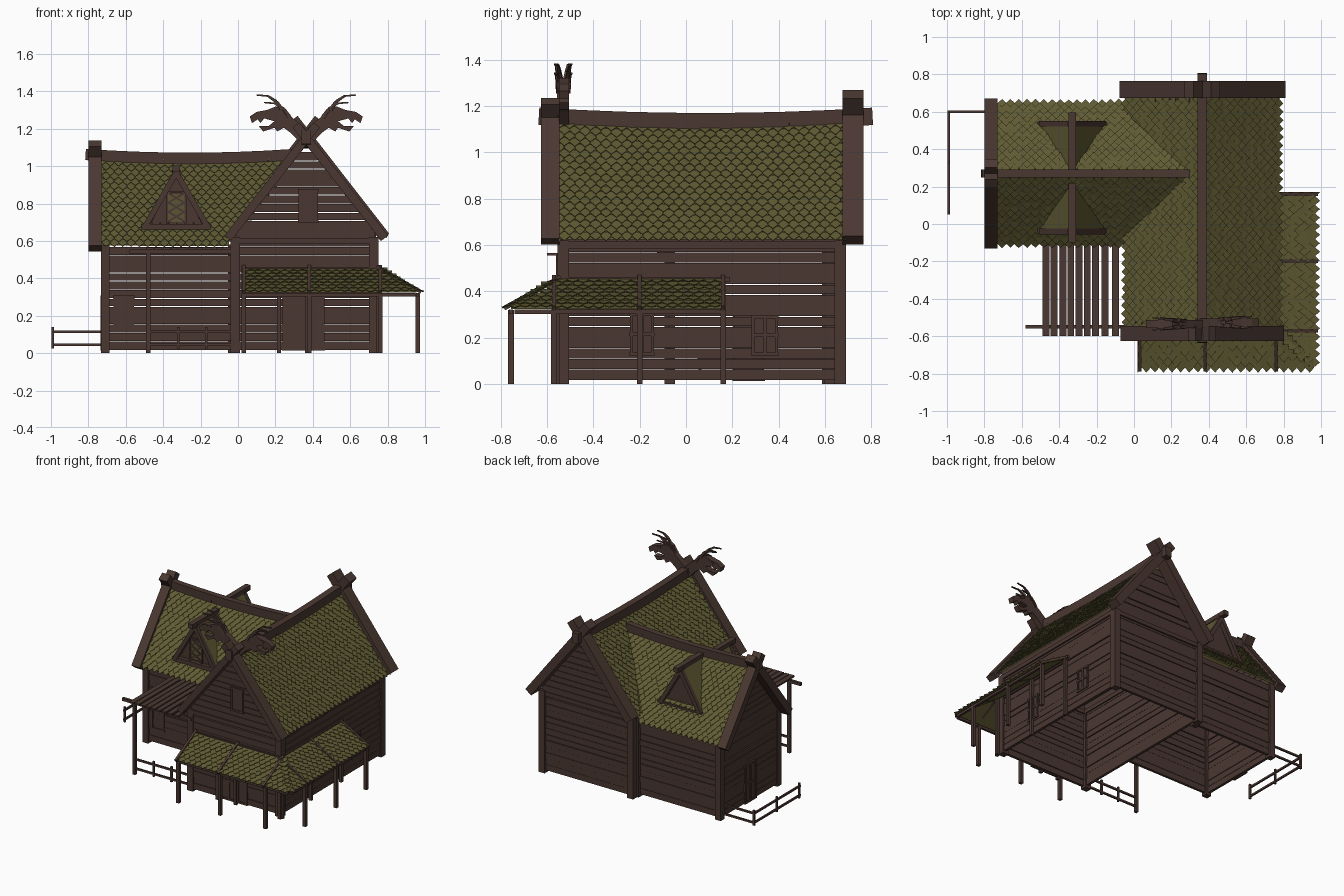
import bpy, bmesh, random
from mathutils import Vector as V

if "Cube" in bpy.data.objects:
    bpy.data.objects.remove(bpy.data.objects["Cube"])

def material(name, rgb):
    m = bpy.data.materials.new(name)
    m.use_nodes = True
    m.diffuse_color = (*rgb, 1)
    m.node_tree.nodes["Principled BSDF"].inputs["Base Color"].default_value = (*rgb, 1)
    return m

WOOD = material("brown wood", (0.069, 0.039, 0.031))
MOSS = material("mossy shingle", (0.116, 0.103, 0.033))
PANE = material("olive pane", (0.105, 0.088, 0.036))
rng = random.Random(4)
Z = V((0, 0, 1))

def part(name, mat, build):
    """Make one object from a function that fills a bmesh."""
    bm = bmesh.new()
    build(bm)
    bmesh.ops.recalc_face_normals(bm, faces=bm.faces)
    me = bpy.data.meshes.new(name)
    bm.to_mesh(me)
    bm.free()
    me.materials.append(mat)
    bpy.context.collection.objects.link(bpy.data.objects.new(name, me))

def prism(bm, pts, off):
    lo = [bm.verts.new(p) for p in pts]
    hi = [bm.verts.new(p + off) for p in pts]
    bm.faces.new(lo[::-1])
    bm.faces.new(hi)
    for i in range(len(pts)):
        j = (i + 1) % len(pts)
        bm.faces.new((lo[i], lo[j], hi[j], hi[i]))

def beam(bm, a, b, w, h, taper=1):
    a, b = V(a), V(b)
    d = (b - a).normalized()
    s = V((1, 0, 0)) if abs(d.z) > .999 else d.cross(Z).normalized()
    u = s.cross(d)
    rings = []
    for p, k in ((a, 1), (b, taper)):
        rings.append([bm.verts.new(p + s * (x * w * k / 2) + u * (y * h * k / 2))
                      for x, y in ((-1, -1), (1, -1), (1, 1), (-1, 1))])
    bm.faces.new(rings[0][::-1])
    bm.faces.new(rings[1])
    for i in range(4):
        j = (i + 1) % 4
        bm.faces.new((rings[0][i], rings[0][j], rings[1][j], rings[1][i]))

def beams(name, runs, w, h):
    part(name, WOOD, lambda bm: [beam(bm, a, b, w, h) for a, b in runs])

# Roof heights, used to cut the valley where the two roofs meet
CX, WY = .365, .27
def z_main(x): return 1.14 - abs(x - CX) * 1.27
def z_wing(y): return 1.04 - abs(y - WY) * 1.256
def in_main(p):
    return p.x > CX or abs(p.y - WY) > .39 or z_main(p.x) > z_wing(p.y) - .03
def in_wing(p):
    return p.x < -.05 or z_wing(p.y) > z_main(p.x) - .03

def slope(name, o, end, foot, keep, sag=0):
    """Shingled slope: o to end is the top edge, o to foot runs down."""
    o, end, foot = V(o), V(end), V(foot)
    L, S = (end - o).length, (foot - o).length
    u, d = (end - o) / L, (foot - o) / S
    n = u.cross(d)
    n = n if n.z > 0 else -n

    def at(s, t, k=0):
        drop = sag * (1 - (2 * s / L - 1) ** 2) * (1 - t / S)
        return o + u * s + d * t + n * k - Z * drop

    def deck(bm):
        ns, nt, low = int(L / .03), int(S / .03), S - .02
        for i in range(ns):
            for j in range(nt):
                q = [at(L * a / ns, low * b / nt) for a, b in
                     ((i, j), (i + 1, j), (i + 1, j + 1), (i, j + 1))]
                if keep((q[0] + q[2]) / 2):
                    bm.faces.new([bm.verts.new(p) for p in q])
        bmesh.ops.remove_doubles(bm, verts=bm.verts, dist=.0005)

    def tiles(bm):
        rows, cols = round(S / .034), round(L / .045)
        r, w = S / (rows + .75), L / cols
        for j in range(rows):
            for i in range(cols + j % 2):
                s, t = (i + .5 - .5 * (j % 2)) * w, j * r
                if not keep(at(s, t + r)):
                    continue
                lift, h = .012 + rng.uniform(-.002, .004), r * 1.75
                a, b = max(s - w * .48, 0), min(s + w * .48, L)
                shape = ((a, 0, 0), (b, 0, 0), (b, .55, .6), (s, 1, 1), (a, .55, .6))
                prism(bm, [at(x, t + k * h, .002 + lift * m) for x, k, m in shape], n * .004)

    part(name + "_deck", MOSS, deck)
    part(name + "_shingles", MOSS, tiles)

for side, label in ((-1, "right"), (1, "left")):
    keep = in_main if side < 0 else (lambda p: True)
    slope("main_roof_" + label, (CX, -.57, 1.14), (CX, .69, 1.14),
          (CX + side * .418, -.57, .609), keep, .025)
for side, label in ((-1, "front"), (1, "back")):
    slope("wing_roof_" + label, (-.75, WY, 1.04), (.32, WY, 1.04),
          (-.75, WY + side * .383, .559), in_wing, .02)
# Porch roof wrapping round the corner
slope("porch_roof_front", (.02, -.54, .452), (.985, -.54, .452), (.02, -.785, .315),
      lambda p: p.x - .74 <= -(p.y + .54) + .012)
slope("porch_roof_side", (.74, -.785, .452), (.74, .17, .452), (.985, -.785, .315),
      lambda p: p.x - .74 >= -(p.y + .54) - .012)

# Plank walls
def gap(i): return random.Random(i * 7).choice((.0012, .0015, .002, .002, .008))

def wall(name, a, b, top, half=None):
    a, b = V((*a, 0)), V((*b, 0))
    c, d, full = (a + b) / 2, (b - a).normalized(), (b - a).length / 2
    def build(bm):
        for i in range(int((top - .015) / .046)):
            z = .04 + i * .046
            k = min(full, half(z)) if half else full
            out = d.cross(Z) * rng.uniform(-.003, .003)
            beam(bm, c - d * k + Z * z + out, c + d * k + Z * z + out, .02, .046 - gap(i))
    part(name, WOOD, build)

X0, X1, Y0, Y1 = -.01, .73, -.535, .665
main_gable = lambda z: (1.135 - z) / 1.27
wing_gable = lambda z: (1.035 - z) / 1.256
wall("main_front_wall", (X0, Y0), (X1, Y0), 1.1, main_gable)
wall("main_back_wall", (X0, Y1), (X1, Y1), 1.1, main_gable)
wall("main_left_wall", (X1, Y0), (X1, Y1), .66)
wall("main_right_wall", (X0, Y0), (X0, Y1), .66)
wall("wing_end_wall", (-.715, -.07), (-.715, .61), 1.0, wing_gable)
wall("wing_front_wall", (-.715, -.07), (X0, -.07), .6)
wall("wing_back_wall", (-.715, .61), (X0, .61), .6)

def posts(name, spots, top, w):
    beams(name, [((x, y, 0), (x, y, top)) for x, y in spots], w, w)

posts("main_corner_posts", [(x, y) for x in (-.015, .725) for y in (-.53, .665)], .62, .05)
posts("wing_corner_posts", [(-.71, -.07), (-.71, .61), (-.03, .62)], .58, .045)
beams("wall_plates", [((x, Y0, .6), (x, Y1, .6)) for x in (X0, X1)]
      + [((X0, y, .6), (X1, y, .6)) for y in (Y0, Y1)], .04, .03)

# Ridge beams with a gentle sag
def ridge(name, a, b, w, h, sag):
    a, b = V(a), V(b)
    pts = [a.lerp(b, i / 8) - Z * sag * (1 - (i / 4 - 1) ** 2) for i in range(9)]
    beams(name, zip(pts, pts[1:]), w, h)

ridge("main_ridge", (CX, -.635, 1.155), (CX, .805, 1.155), .052, .075, .023)
ridge("wing_ridge", (-.815, WY, 1.062), (.3, WY, 1.062), .045, .06, .02)

# Crossed gable boards
def gable_boards(name, at, half, foot, rise, over, w, h):
    runs = []
    for s in (-1, 1):
        runs.append((at(s * half, foot), at(-s * over, foot + rise * (1 + over / half))))
    beams(name, runs, w, h)

gable_boards("front_gable_boards", lambda k, z: (CX + k, -.585, z), .42, .615, .535, .055, .08, .045)
gable_boards("back_gable_boards", lambda k, z: (CX + k, .72, z), .42, .62, .54, .07, .09, .06)
gable_boards("wing_gable_boards", lambda k, z: (-.765, WY + k, z), .38, .56, .49, .055, .07, .055)

# Carved dragon heads on the front gable
HEAD = ((-.04, 1.16), (.02, 1.11), (.08, 1.175), (.12, 1.205), (.155, 1.185), (.17, 1.205),
        (.23, 1.185), (.255, 1.215), (.2, 1.215), (.17, 1.24), (.225, 1.255), (.245, 1.23),
        (.26, 1.25), (.29, 1.23), (.302, 1.265), (.265, 1.29), (.21, 1.3), (.16, 1.32),
        (.115, 1.29), (.05, 1.24))
HORN = ((.13, 1.3), (.16, 1.345), (.205, 1.375), (.265, 1.38))

def dragons(bm):
    for s in (-1, 1):
        y = -.53 + s * .004
        prism(bm, [V((CX + s * k, y - .022, z)) for k, z in HEAD], V((0, .044, 0)))
        for e in (-1, 1):
            for shift, drop in ((0, 0), (-.04, .04)):
                pts = [V((CX + s * (k + shift), y + e * (.014 + .006 * i), z - drop))
                       for i, (k, z) in enumerate(HORN)]
                for i, (a, b) in enumerate(zip(pts, pts[1:])):
                    beam(bm, a, b, .022 - i * .006, .022 - i * .006, .7)
            beam(bm, (CX + s * .2, y + e * .022, 1.295), (CX + s * .235, y + e * .022, 1.28), .015, .015)
part("dragon_heads", WOOD, dragons)

# Dormers on both wing slopes
DX = -.33
for s, label, inset, lift in ((-1, "front", 0, 0), (1, "back", .045, .035)):
    def P(x, k, z): return V((DX + x, WY + s * (k - inset), z + lift))
    apex, rear = P(0, .31, .97), P(0, .06, .97)
    for e, hand in ((-1, "right"), (1, "left")):
        part(f"{label}_dormer_roof_{hand}", MOSS, lambda bm: prism(
            bm, [apex, rear, P(e * .17, .3, .67)], V((e * .008, 0, .008))))
    part(label + "_dormer_face", WOOD, lambda bm: prism(
        bm, [P(-.15, .29, .67), P(.15, .29, .67), P(0, .29, .95)], P(0, .28, 0) - P(0, .29, 0)))
    beams(label + "_dormer_frame", [(P(-.185, .305, .675), P(.185, .305, .675)),
          (P(-.165, .31, .68), P(.012, .31, .985)), (P(.165, .31, .68), P(-.012, .31, .985))], .03, .03)
    beams(label + "_dormer_ridge", [(P(0, .37, .985), P(0, .05, .985))], .04, .035)
    if s < 0:
        part("dormer_pane", PANE, lambda bm: prism(
            bm, [P(x, .291, z) for x, z in ((-.05, .7), (.05, .7), (.045, .85), (-.045, .85))],
            P(0, .298, 0) - P(0, .291, 0)))
        beams("dormer_lattice", [(P(-.05 * e, .3, .7 + i * .05), P(.05 * e, .3, .76 + i * .05))
              for e in (-1, 1) for i in range(3)]
              + [(P(e * .05, .3, .69), P(e * .048, .3, .86)) for e in (-1, 1)]
              + [(P(-.05, .3, .86), P(.05, .3, .86))], .01, .01)

# Porch posts, eave rails and rafters
front_x, side_y = (.03, .38, .76), (-.57, -.2, .16)
posts("porch_posts", [(x, -.755) for x in front_x] + [(.96, y) for y in side_y], .32, .024)
posts("porch_wall_posts", [(x, -.555) for x in (.22, .37, .76)] + [(.75, y) for y in side_y], .44, .022)
beams("porch_rafters", [((x, -.54, .462), (x, -.785, .327)) for x in front_x]
      + [((.74, y, .462), (.98, y, .327)) for y in side_y], .018, .02)
beams("porch_rails", [((.02, -.755, .312), (.95, -.755, .312)), ((.96, -.74, .312), (.96, .17, .312)),
      ((.02, -.55, .452), (.76, -.55, .452)), ((.745, -.56, .452), (.745, .19, .452))], .018, .018)

# Slatted canopy and fences
beams("canopy_slats", [((x, -.6, .56), (x, -.08, .56)) for x in
      (-.47, -.428, -.38, -.338, -.295, -.25, -.205, -.155, -.1)], .037, .012)
beams("canopy_beams", [((-.58, -.55, .543), (0, -.55, .543)), ((-.5, -.1, .543), (0, -.1, .543))], .02, .022)
posts("canopy_post", [(-.48, -.55)], .56, .022)
rails = [((-.48, -.55), (-.03, -.55)), ((-.99, .6), (-.71, .6)), ((-.99, .05), (-.99, .6))]
beams("fence_rails", [((*a, z), (*b, z)) for a, b in rails for z in (.045, .115)], .012, .014)
beams("fence_posts", [((x, y, .025), (x, y, .14)) for x, y in
      ((-.32, -.55), (-.17, -.55), (-.99, .6), (-.99, .33), (-.99, .06))], .014, .014)

# Framed doors and shutters: centre, across and outward directions, half width, heights
def opening(name, c, across, out, half, z0, z1, bars):
    c, a, o = V((*c, 0)), V((*across, 0)), V((*out, 0))
    face = c + o * .013
    def build(bm):
        for i in range(bars + 2):
            k = half * (2 * i / (bars + 1) - 1)
            beam(bm, face + a * k + Z * z0, face + a * k + Z * z1, .013, .013)
            z = z0 + (z1 - z0) * i / (bars + 1)
            beam(bm, face - a * (half + .01) + Z * z, face + a * (half + .01) + Z * z, .013, .014)
        w, t = (half * 2, .012) if across[0] else (.012, half * 2)
        beam(bm, c + o * .006 + Z * z0, c + o * .006 + Z * z1, w, t)
    part(name, WOOD, build)

EX, EY, NX, NY = (1, 0), (0, 1), (-1, 0), (0, -1)
opening("front_door", (.31, Y0), EX, NY, .065, .02, .3, 1)
opening("front_door_leaf", (.42, Y0), EX, NY, .035, .02, .3, 0)
opening("gable_hatch", (CX + .01, Y0), EX, NY, .045, .705, .87, 0)
opening("wing_front_hatch", (-.61, -.07), EX, NY, .048, .125, .3, 0)
opening("side_shutter_front", (X1, -.19), EY, EX, .045, .13, .3, 1)
opening("side_shutter_back", (X1, .34), EY, EX, .05, .13, .29, 1)
opening("wing_end_door", (-.715, .27), EY, NX, .06, .02, .3, 1)
